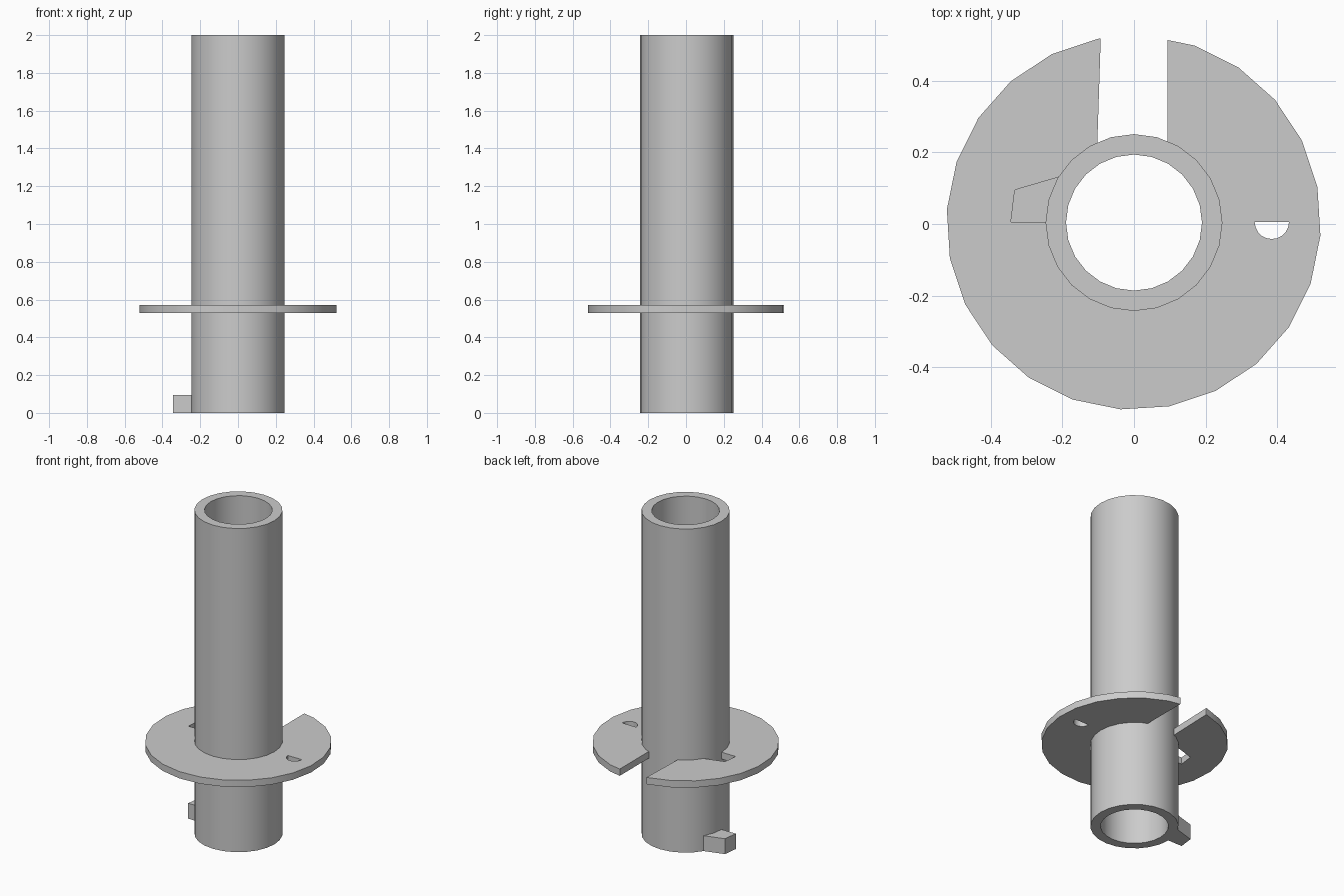
import bpy, bmesh
from math import sin, cos, pi, radians

cube = bpy.data.objects.get("Cube")
if cube:
    bpy.data.objects.remove(cube, do_unlink=True)

# One plain grey for the whole part
grey = bpy.data.materials.new("light grey")
grey.use_nodes = True
grey.diffuse_color = (0.6, 0.6, 0.6, 1)
grey.node_tree.nodes["Principled BSDF"].inputs["Base Color"].default_value = grey.diffuse_color

CX, CY = 0.0, 0.004      # tube axis
SIDES = 24


def arc(radius, start=0.0, sweep=2 * pi, steps=SIDES, cx=CX, cy=CY, closed=True):
    count = steps if closed else steps + 1
    return [(cx + radius * cos(start + sweep * i / steps),
             cy + radius * sin(start + sweep * i / steps)) for i in range(count)]


def prism(name, outline, z0, z1):
    """Extrude a counter-clockwise outline from z0 to z1."""
    bm = bmesh.new()
    base = bm.faces.new([bm.verts.new((x, y, z0)) for x, y in outline])
    top = bmesh.ops.extrude_face_region(bm, geom=[base], use_keep_orig=True)["geom"]
    bmesh.ops.translate(bm, vec=(0, 0, z1 - z0),
                        verts=[g for g in top if isinstance(g, bmesh.types.BMVert)])
    bmesh.ops.recalc_face_normals(bm, faces=bm.faces)
    mesh = bpy.data.meshes.new(name)
    bm.to_mesh(mesh)
    bm.free()
    mesh.materials.append(grey)
    obj = bpy.data.objects.new(name, mesh)
    bpy.context.collection.objects.link(obj)
    return obj


def activate(obj):
    bpy.ops.object.select_all(action="DESELECT")
    obj.select_set(True)
    bpy.context.view_layer.objects.active = obj


def cut(obj, outline, z0, z1):
    """Cut a vertical opening through an object."""
    cutter = prism("cutter", outline, z0, z1)
    cutter.hide_render = True
    mod = obj.modifiers.new("cut", "BOOLEAN")
    mod.operation, mod.solver, mod.object = "DIFFERENCE", "EXACT", cutter
    activate(obj)
    bpy.ops.object.modifier_apply(modifier=mod.name)
    bpy.data.objects.remove(cutter, do_unlink=True)


def smooth(obj):
    activate(obj)
    bpy.ops.object.shade_smooth_by_angle(angle=radians(30))


# Hollow tube, open at both ends
tube = prism("tube", arc(0.247), 0, 2)
cut(tube, arc(0.19), -0.1, 2.1)
smooth(tube)

# Locking key at the foot of the tube
key_outline = [(-0.225, 0.005), (-0.19, 0.137), (-0.333, 0.095), (-0.344, 0.005)]
prism("locking_key", key_outline, 0, 0.095)

# Flange disc with bore, rear slot, key notch and half-round hole
flange = prism("flange", arc(0.523, radians(-4), cx=-0.001), 0.53, 0.572)
slot = [(-0.104, 0.18), (0.093, 0.18), (0.093, 0.7), (-0.087, 0.7)]
half_round = arc(0.048, pi, pi, 10, cx=0.385, cy=0.006, closed=False)
for opening in (arc(0.235), slot, key_outline, half_round):
    cut(flange, opening, 0.4, 0.7)
smooth(flange)
